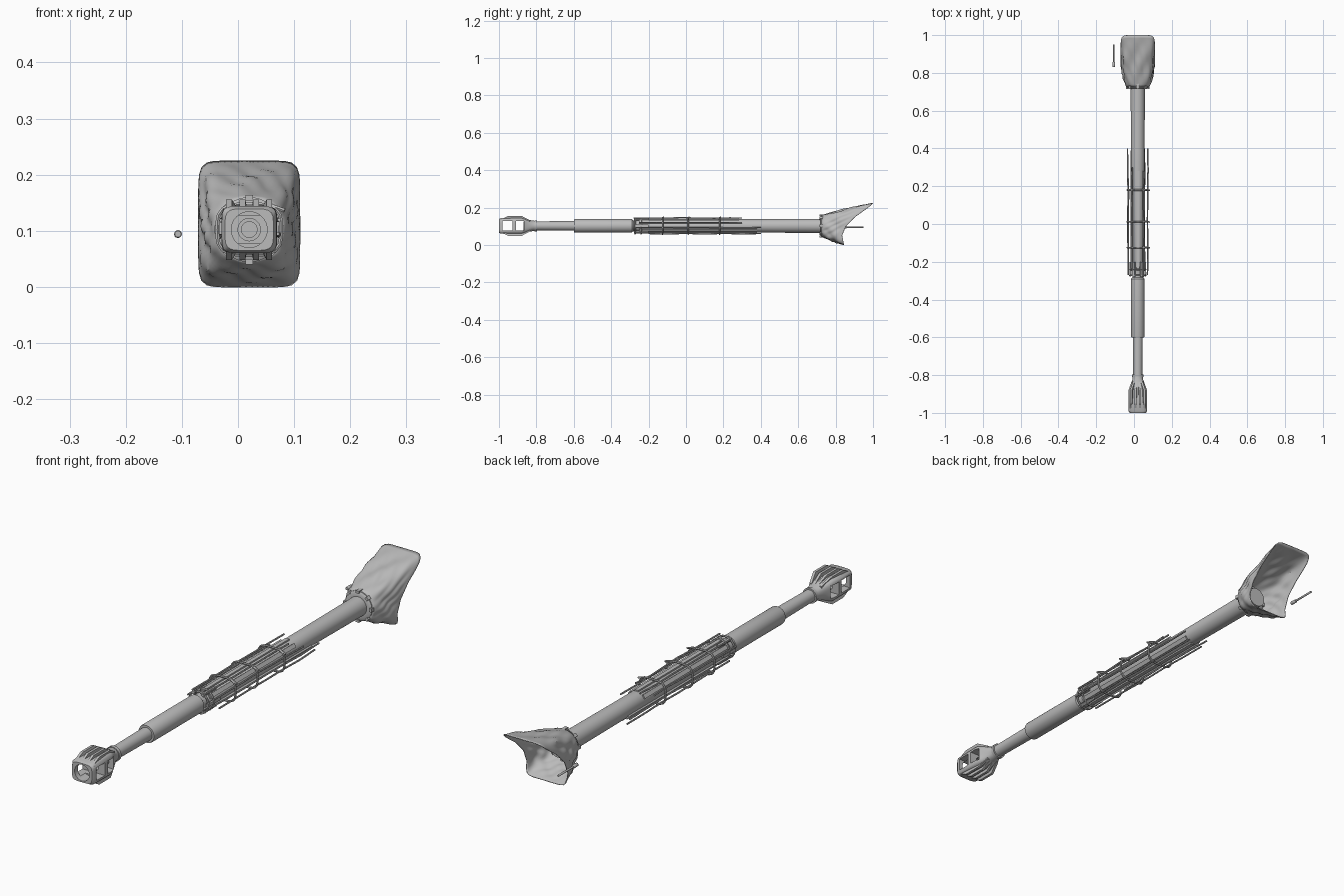
import bpy, bmesh, math, random
from mathutils import Vector

if "Cube" in bpy.data.objects:
    bpy.data.objects.remove(bpy.data.objects["Cube"])

random.seed(4)
CX, CZ = 0.02, 0.102          # axis of the tube
grey = bpy.data.materials.new("plain grey")
grey.diffuse_color = (0.5, 0.5, 0.5, 1)
grey.use_nodes = True
grey.node_tree.nodes["Principled BSDF"].inputs["Base Color"].default_value = grey.diffuse_color


def finish(ob, angle=35):
    bpy.ops.object.select_all(action='DESELECT')
    ob.select_set(True)
    bpy.context.view_layer.objects.active = ob
    bpy.ops.object.shade_smooth_by_angle(angle=math.radians(angle))
    return ob


def mesh_object(name, bm):
    bmesh.ops.recalc_face_normals(bm, faces=bm.faces)
    me = bpy.data.meshes.new(name)
    bm.to_mesh(me)
    bm.free()
    me.materials.append(grey)
    ob = bpy.data.objects.new(name, me)
    bpy.context.collection.objects.link(ob)
    return ob


def loft(name, rings, caps=True):
    bm = bmesh.new()
    rows = [[bm.verts.new(p) for p in ring] for ring in rings]
    n = len(rows[0])
    for a, b in zip(rows, rows[1:]):
        for i in range(n):
            bm.faces.new((a[i], a[(i + 1) % n], b[(i + 1) % n], b[i]))
    if caps:
        bm.faces.new(rows[0])
        bm.faces.new(rows[-1][::-1])
    return finish(mesh_object(name, bm))


def outline(a, b, n, t):
    """Point of a superellipse in polar form: circle at n=2, box at high n."""
    c, s = math.cos(t), math.sin(t)
    r = (abs(c / a) ** n + abs(s / b) ** n) ** (-1 / n)
    return r * c, r * s


def section(y, a, b, n=2, seg=32):
    pts = [outline(a, b, n, math.tau * i / seg) for i in range(seg)]
    return [(CX + x, y, CZ + z) for x, z in pts]


def lathe(name, profile, seg=32):
    return loft(name, [section(y, r, r, 2, seg) for y, r in profile])


def box(name, x, y, z, angle=0):
    """Box from offset ranges around the axis, turned about the axis."""
    bm = bmesh.new()
    bmesh.ops.create_cube(bm, size=1)
    ca, sa = math.cos(angle), math.sin(angle)
    for v in bm.verts:
        px, py, pz = (r[0] + (r[1] - r[0]) * (c + 0.5) for r, c in zip((x, y, z), v.co))
        v.co = (CX + px * ca - pz * sa, py, CZ + px * sa + pz * ca)
    return mesh_object(name, bm)


def tube(name, points, radius, closed=False):
    cu = bpy.data.curves.new(name, 'CURVE')
    cu.dimensions = '3D'
    cu.bevel_depth, cu.bevel_resolution, cu.use_fill_caps = radius, 1, True
    sp = cu.splines.new('POLY')
    sp.points.add(len(points) - 1)
    for p, co in zip(sp.points, points):
        p.co = (*co, 1)
    sp.use_cyclic_u = closed
    cu.materials.append(grey)
    ob = bpy.data.objects.new(name, cu)
    bpy.context.collection.objects.link(ob)
    bpy.ops.object.select_all(action='DESELECT')
    ob.select_set(True)
    bpy.context.view_layer.objects.active = ob
    bpy.ops.object.convert(target='MESH')
    return finish(bpy.context.object, 50)


def cut(ob, cutter):
    m = ob.modifiers.new("cut", 'BOOLEAN')
    m.operation, m.solver, m.object = 'DIFFERENCE', 'EXACT', cutter
    bpy.context.view_layer.objects.active = ob
    bpy.ops.object.modifier_apply(modifier=m.name)
    bpy.data.objects.remove(cutter)


# Stepped main tube, hollow at the muzzle end
lathe("barrel", [(-0.78, 0.014), (-0.87, 0.014), (-0.87, 0.024), (-0.80, 0.024),
                 (-0.60, 0.026), (-0.60, 0.034), (-0.594, 0.036), (-0.29, 0.036),
                 (-0.282, 0.029), (-0.235, 0.029), (-0.225, 0.035), (0.40, 0.036),
                 (0.73, 0.038), (0.77, 0.038)])
lathe("neck_ring", [(-0.81, 0.023), (-0.81, 0.030), (-0.797, 0.030), (-0.797, 0.023)])

# Boxy muzzle brake with a bore and two side chambers
brake = loft("muzzle_brake", [
    section(y, a, b, n, 48) for y, a, b, n in
    ((-1.0, 0.043, 0.037, 5), (-0.99, 0.049, 0.042, 6), (-0.88, 0.050, 0.043, 6),
     (-0.855, 0.040, 0.036, 4), (-0.825, 0.029, 0.029, 2), (-0.81, 0.027, 0.027, 2))])
cut(brake, lathe("bore_cutter", [(-1.02, 0.032), (-0.95, 0.032)]))
cut(brake, lathe("rear_bore_cutter", [(-0.96, 0.02), (-0.85, 0.02)]))
for y0, y1 in ((-0.98, -0.927), (-0.91, -0.866)):
    cut(brake, box("window_cutter", (-0.08, 0.08), (y0, y1), (-0.025, 0.025)))
finish(brake)

# Tapered stiffening ribs over and under the brake
for side in (1, -1):
    for k in (-0.036, -0.012, 0.012, 0.036):
        bm = bmesh.new()
        prof = ((-0.985, 0.036), (-0.95, 0.054), (-0.88, 0.054), (-0.835, 0.030), (-0.835, 0.022))
        squeeze = (1, 1, 1, 0.6, 0.6)
        rows = [[bm.verts.new((CX + k * q + w, y, CZ + side * h)) for (y, h), q in zip(prof, squeeze)]
                for w in (-0.005, 0.005)]
        bm.faces.new(rows[0])
        bm.faces.new(rows[1][::-1])
        for i in range(5):
            j = (i + 1) % 5
            bm.faces.new((rows[0][i], rows[0][j], rows[1][j], rows[1][i]))
        mesh_object("brake_rib", bm)

# Fabric sleeve: round at the collar, rectangular and slanted at the rear
edge = ((0.0, 0.845), (0.05, 0.835), (0.10, 0.855), (0.15, 0.905), (0.20, 0.975), (0.222, 1.0))


def rear_y(z):
    z = min(max(z, 0), 0.222)
    for (z0, y0), (z1, y1) in zip(edge, edge[1:]):
        if z <= z1:
            return y0 + (y1 - y0) * (z - z0) / (z1 - z0)
    return 1.0


rings, SEG, ROWS = [], 72, 18
for j in range(ROWS + 1):
    t = j / ROWS
    ring = []
    for i in range(SEG):
        th = math.tau * i / SEG
        x0, z0 = outline(0.054, 0.054, 2, th)
        x1, z1 = outline(0.088, 0.110, 9, th)
        z1 += 0.112
        wx, wz = t ** 0.55, t ** 0.9
        fold = 0.0035 * math.sin(math.pi * t) * math.sin(7 * th + 9 * t) \
            + 0.002 * math.sin(math.pi * t) * math.sin(13 * th - 14 * t)
        x = x0 + (x1 - x0) * wx + fold * math.cos(th)
        z = CZ + z0 + (z1 - CZ - z0) * wz + fold * math.sin(th)
        ring.append((CX + x, 0.725 + (rear_y(z1) - 0.725) * t, z))
    rings.append(ring)
sleeve = loft("fabric_sleeve", rings, caps=False)
finish(sleeve, 60)
sol = sleeve.modifiers.new("thickness", 'SOLIDIFY')
sol.thickness, sol.offset = 0.003, -1

# Clamp collar with buckles
lathe("collar", [(0.718, 0.037), (0.718, 0.052), (0.722, 0.058), (0.738, 0.058), (0.742, 0.052)], 40)
for i in range(8):
    box("collar_buckle", (-0.007, 0.007), (0.714, 0.744), (0.052, 0.062), math.tau * i / 8)

# Bundle of long rods lashed around the middle of the tube
rods = ((-0.053, -0.012, -0.10, 0.40), (0.052, -0.010, -0.27, 0.40),
        (-0.050, 0.018, -0.27, 0.24), (0.053, 0.018, -0.25, 0.30),
        (-0.030, 0.042, -0.27, 0.30), (0.030, 0.042, -0.28, 0.24),
        (-0.034, -0.040, -0.25, 0.39), (0.036, -0.041, -0.20, 0.40))
for x, z, y0, y1 in rods:
    pts = []
    for k in range(7):
        d = 0 if k in (2, 4) else 0.0025
        pts.append((CX + x + random.uniform(-d, d), y0 + (y1 - y0) * k / 6,
                    CZ + z + random.uniform(-d, d)))
    tube("lashed_rod", pts, 0.0035)

# Flat slats lying against the tube
for deg in (35, 145, 215, 325, 90, 270):
    box("flat_slat", (-0.008, 0.008), (-0.25, 0.28 if deg < 180 else 0.38),
        (0.035, 0.041), math.radians(deg - 90))

# Lashing hoops with tied ends
for y in (-0.125, 0.012, 0.18):
    tube("lashing_hoop", section(y, 0.057, 0.045, 3.5, 28), 0.004, True)
    tube("hoop_tail", [(CX + 0.03, y + 0.004, CZ + 0.046), (CX + 0.063, y - 0.002, CZ + 0.034)], 0.004)

# Clamp bands at the front end of the bundle
for y in (-0.272, -0.24):
    tube("clamp_band", section(y, 0.042, 0.042, 2, 28), 0.004, True)
for i in range(6):
    a = math.tau * (i + 0.5) / 6
    box("clamp_strip", (-0.006, 0.006), (-0.278, -0.20), (0.036, 0.044), a)

# Separate small pin beside the sleeve
for name, y0, y1, r in (("pin_shaft", 0.855, 0.95, 0.004), ("pin_head", 0.83, 0.858, 0.007)):
    ob = lathe(name, [(y0, r * 0.8), (y0 + 0.002, r), (y1 - 0.002, r), (y1, r * 0.8)], 12)
    ob.location = (-0.107 - CX, 0, 0.094 - CZ)
